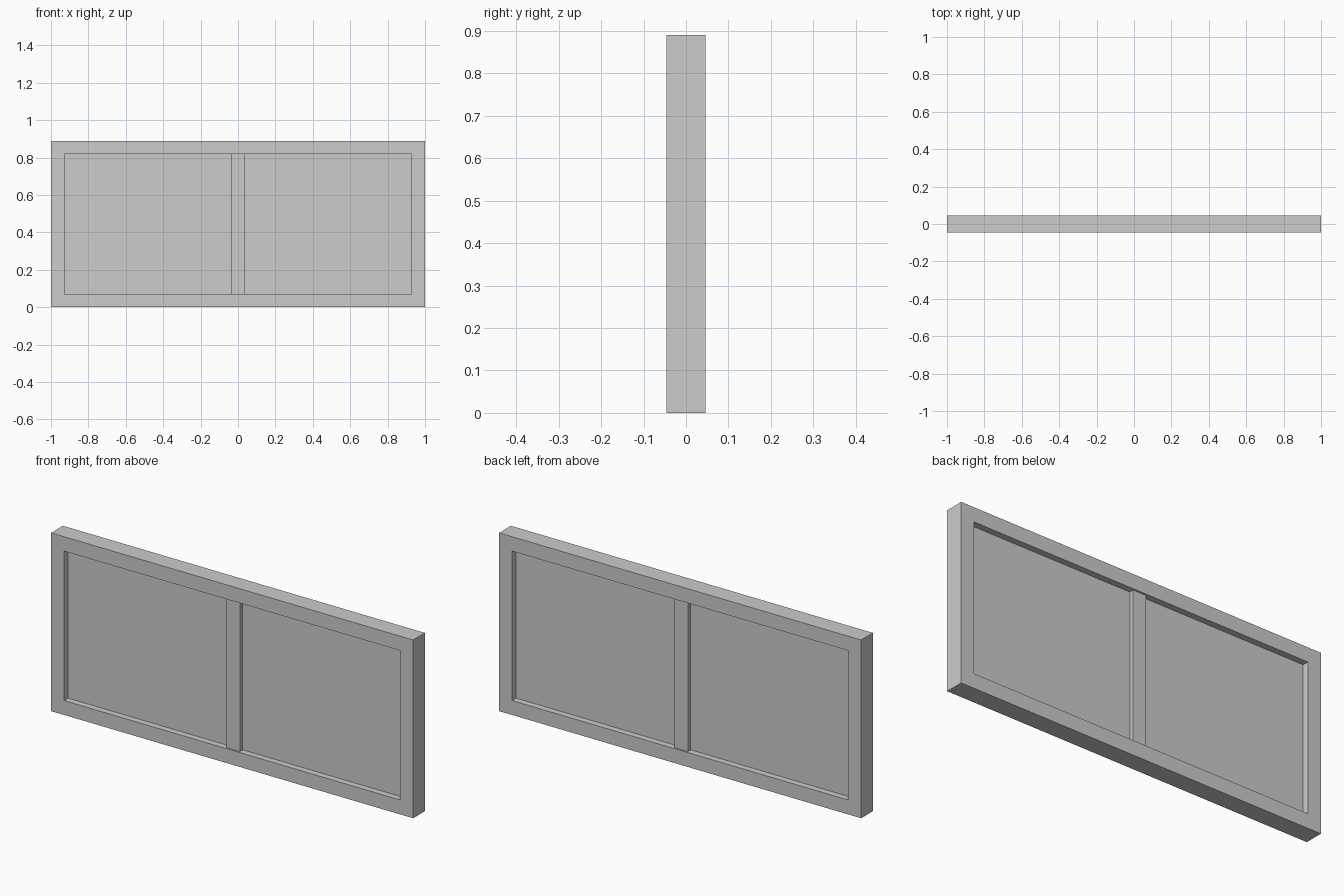
import bpy
import bmesh

cube = bpy.data.objects.get("Cube")
if cube:
    bpy.data.objects.remove(cube, do_unlink=True)

# Overall sizes
WIDTH, HEIGHT, DEPTH = 2.0, 0.89, 0.093
RAIL = 0.072
MULLION_DEPTH, PANE_DEPTH = 0.075, 0.03
MID = HEIGHT / 2

grey = bpy.data.materials.new("light grey")
grey.use_nodes = True
colour = (0.604, 0.604, 0.604, 1)
grey.diffuse_color = colour
grey.node_tree.nodes["Principled BSDF"].inputs["Base Color"].default_value = colour


def finish(name, bm):
    bmesh.ops.recalc_face_normals(bm, faces=bm.faces)
    mesh = bpy.data.meshes.new(name)
    bm.to_mesh(mesh)
    bm.free()
    mesh.materials.append(grey)
    obj = bpy.data.objects.new(name, mesh)
    bpy.context.collection.objects.link(obj)
    return obj


def box(name, x, width, depth, height):
    bm = bmesh.new()
    bmesh.ops.create_cube(bm, size=1)
    for v in bm.verts:
        v.co = (x + v.co.x * width, v.co.y * depth, MID + v.co.z * height)
    return finish(name, bm)


def ring(bm, width, height, y):
    corners = [(-1, -1), (1, -1), (1, 1), (-1, 1)]
    return [bm.verts.new((sx * width / 2, y, MID + sz * height / 2))
            for sx, sz in corners]


# Outer frame: a rectangular section swept around the opening
inner_w, inner_h = WIDTH - 2 * RAIL, HEIGHT - 2 * RAIL
bm = bmesh.new()
loops = [ring(bm, WIDTH, HEIGHT, -DEPTH / 2),
         ring(bm, WIDTH, HEIGHT, DEPTH / 2),
         ring(bm, inner_w, inner_h, DEPTH / 2),
         ring(bm, inner_w, inner_h, -DEPTH / 2)]
for a, b in zip(loops, loops[1:] + loops[:1]):
    for i in range(4):
        j = (i + 1) % 4
        bm.faces.new((a[i], a[j], b[j], b[i]))
finish("outer_frame", bm)

# Central upright, set slightly back from the frame on both sides
box("center_mullion", 0, RAIL, MULLION_DEPTH, inner_h)

# Two recessed panes
pane_w = (inner_w - RAIL) / 2
for name, side in (("left_pane", 1), ("right_pane", -1)):
    box(name, side * (RAIL + pane_w) / 2, pane_w, PANE_DEPTH, inner_h)
